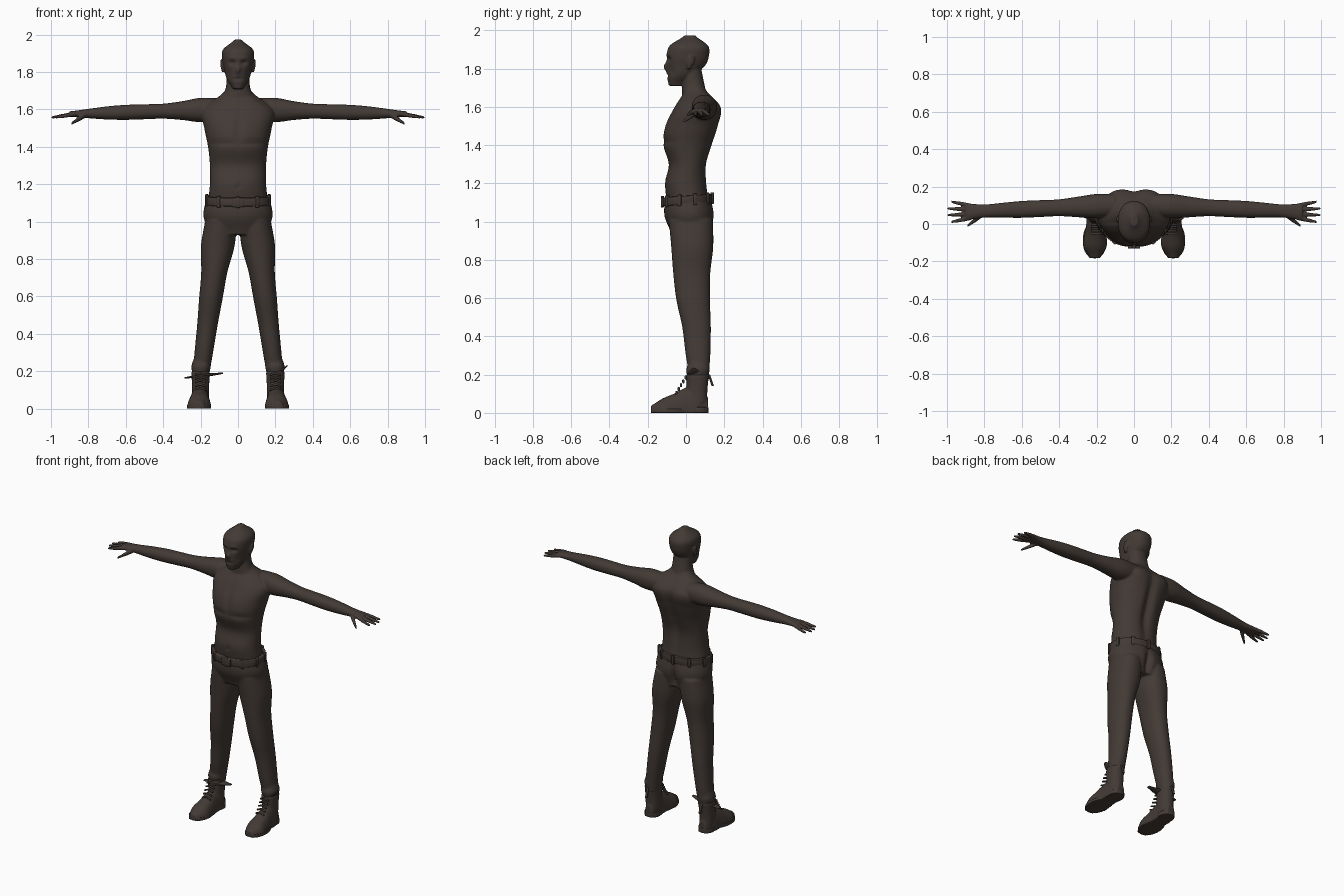
import bpy, bmesh, math
from mathutils import Vector, Matrix

cube = bpy.data.objects.get("Cube")
if cube:
    bpy.data.objects.remove(cube, do_unlink=True)

brown = bpy.data.materials.new("dark brown")
brown.use_nodes = True
brown.diffuse_color = (.055, .042, .035, 1)
shader = brown.node_tree.nodes["Principled BSDF"]
shader.inputs["Base Color"].default_value = brown.diffuse_color
shader.inputs["Roughness"].default_value = .8


def smooth_rows(rows, steps):
    """Catmull-Rom curve through evenly spaced rows, padded to three values."""
    rows = [Vector((*row, 0)[:3]) for row in rows]
    last = len(rows) - 1
    for i in range(last):
        before, here, after = rows[max(i - 1, 0)], rows[i], rows[i + 1]
        beyond = rows[min(i + 2, last)]
        for step in range(steps):
            t = step / steps
            bend = before * 2 - here * 5 + after * 4 - beyond
            twist = here * 3 - before - after * 3 + beyond
            yield here + ((after - before) * t + bend * t ** 2 + twist * t ** 3) / 2
    yield rows[last]


def loft(bm, start, end, rows, side=1, sides=32, steps=6, power=2.2):
    """Closed body of oval rings spread evenly from start to end.
    A row is (half width, half depth, shift along the depth)."""
    start, end = Vector(start), Vector(end)
    span = end - start
    axis = max(range(3), key=lambda k: abs(span[k]))
    across, deep = [k for k in range(3) if k != axis]
    sections = list(smooth_rows(rows, steps))
    rings = []
    for i, (width, depth, shift) in enumerate(sections):
        centre = start + span * i / (len(sections) - 1)
        ring = []
        for k in range(sides):
            angle = math.tau * k / sides
            c, s = math.cos(angle), math.sin(angle)
            co = centre.copy()
            co[across] += width * math.copysign(abs(c) ** (2 / power), c)
            co[deep] += shift + depth * math.copysign(abs(s) ** (2 / power), s)
            co.x *= side
            ring.append(bm.verts.new(co))
        rings.append(ring)
    for low, high in zip(rings, rings[1:]):
        for k in range(sides):
            bm.faces.new((low[k - 1], low[k], high[k], high[k - 1]))
    bm.faces.new(rings[0])
    bm.faces.new(rings[-1])
    return [v for ring in rings for v in ring]


def sculpt(verts, facing, bumps):
    """Shift the front (-1) or back (1) by mirrored soft bumps (x, z, width, height, shift)."""
    for v in verts:
        if v.co.y * facing > 0:
            v.co.y += sum(shift * math.exp(-((abs(v.co.x) - x) / width) ** 2
                                           - ((v.co.z - z) / height) ** 2)
                          for x, z, width, height, shift in bumps)


def box(bm, place, size, turn=0):
    matrix = Matrix.Translation(place) @ Matrix.Rotation(turn, 4, "Z")
    bmesh.ops.create_cube(bm, size=1, matrix=matrix @ Matrix.Diagonal((*size, 1)))


def finish(name, bm, voxel=0, bevel=0):
    """Make the object; fuse its bodies by voxels or round its edges."""
    bmesh.ops.recalc_face_normals(bm, faces=bm.faces)
    mesh = bpy.data.meshes.new(name)
    bm.to_mesh(mesh)
    bm.free()
    mesh.materials.append(brown)
    mesh.shade_smooth()
    obj = bpy.data.objects.new(name, mesh)
    bpy.context.collection.objects.link(obj)
    if voxel:
        fuse = obj.modifiers.new("fuse", "REMESH")
        fuse.mode = "VOXEL"
        fuse.voxel_size = voxel
        fuse.use_smooth_shade = True
        soften = obj.modifiers.new("soften", "SMOOTH")
        soften.iterations = 4
    if bevel:
        rounding = obj.modifiers.new("rounding", "BEVEL")
        rounding.width = bevel
        rounding.segments = 2


# Torso with breastbone, chest crease, navel, spine and shoulder blades
bm = bmesh.new()
torso = loft(bm, (0, 0, 1.1), (0, 0, 1.7), [
    (.16, .11, .01), (.15, .11), (.15, .1, .01), (.16, .13, .01),
    (.18, .14, .03), (.19, .12, .06), (.07, .05, .05)], sides=72)
sculpt(torso, -1, [(0, 1.5, .02, .1, .01), (.08, 1.42, .07, .015, .008),
                   (0, 1.19, .01, .01, .01)])
sculpt(torso, 1, [(0, 1.4, .03, .2, -.025), (.1, 1.6, .05, .08, .01)])

# Neck
loft(bm, (0, .05, 1.6), (0, .03, 1.8), [(.13, .07), (.07, .06), (.06, .05)])

# Head with eye sockets, brow, nose, mouth and hollow cheeks
head = loft(bm, (0, 0, 1.71), (0, 0, 1.973), [
    (.03, .04, -.05), (.06, .07, -.03), (.074, .1), (.085, .11, .01),
    (.08, .1, .015), (.02, .03, .02)], sides=72)
sculpt(head, -1, [(.03, 1.85, .018, .013, .015), (.03, 1.873, .03, .01, -.006),
                  (0, 1.81, .012, .02, -.02), (0, 1.763, .026, .006, .01),
                  (.05, 1.78, .015, .03, .01)])

for side in (1, -1):
    # Ear
    loft(bm, (.08, .015, 1.8), (.087, .03, 1.865), [(.006, .01), (.01, .02), (.008, .015)], side)
    # Arm and palm
    loft(bm, (.1, .1, 1.6), (.9, .065, 1.575), [
        (.06, .06), (.065, .065), (.055, .05), (.045, .04), (.045, .04),
        (.045, .04), (.04, .035), (.035, .025), (.045, .015)], side)
    # Fingers fan out from the palm
    for i in range(4):
        spread = i - 1.5
        loft(bm, (.87, .065 + spread * .022, 1.576),
             (1 - .01 * spread ** 2, .065 + spread * .036, 1.557),
             [(.011, .011), (.011, .011), (.007, .007)], side, sides=12)
    # Thumb
    loft(bm, (.8, .06, 1.58), (.89, -.01, 1.525), [(.015, .015), (.014, .014), (.008, .008)], side)
finish("skin", bm, voxel=.005)

# Trousers: seat, legs and gathered cuffs
bm = bmesh.new()
seat = loft(bm, (0, .025, .93), (0, .01, 1.13), [(.15, .1), (.185, .13), (.17, .12)], sides=72)
sculpt(seat, 1, [(0, 1, .02, .07, -.03)])
for side in (1, -1):
    loft(bm, (.2, .07, .17), (.09, .025, 1.01), [
        (.045, .05), (.05, .065), (.055, .075), (.063, .088, -.01),
        (.07, .097, -.01), (.09, .11), (.085, .115)], side)
    loft(bm, (.2, .06, .19), (.195, .065, .26), [(.045, .053), (.052, .062), (.045, .053)], side)
finish("trousers", bm, voxel=.007)

# Belt with loops and buckle, tilted down at the front
bm = bmesh.new()
loft(bm, (0, .007, 1.09), (0, .007, 1.135), [(.175, .13), (.175, .13)], sides=64, steps=1)
for i in range(10):
    angle = math.tau * (i + .5) / 10
    box(bm, (.175 * math.cos(angle), .007 + .13 * math.sin(angle), 1.113), (.018, .02, .06), angle)
box(bm, (0, -.123, 1.112), (.065, .016, .05))
for v in bm.verts:
    v.co.z += v.co.y * .07
finish("belt", bm, bevel=.004)

for side, label in ((1, "left"), (-1, "right")):
    # Boot: foot flattened on the ground, and ankle shaft
    bm = bmesh.new()
    foot = loft(bm, (.2, .115, 0), (.21, -.183, 0), [
        (.03, .08), (.048, .13), (.052, .13), (.06, .1), (.062, .075), (.03, .04)], side)
    for v in foot:
        v.co.z = max(v.co.z, 0)
    loft(bm, (.2, .055, .05), (.2, .06, .2), [(.046, .055), (.046, .055), (.05, .06)], side)
    finish(label + "_boot", bm, voxel=.006)

    # Sole and heel
    bm = bmesh.new()
    loft(bm, (.21, -.088, 0), (.21, -.088, .02), [(.064, .096)] * 2, side, steps=1)
    loft(bm, (.2, .06, 0), (.2, .06, .03), [(.05, .058)] * 2, side, steps=1)
    finish(label + "_sole", bm, bevel=.003)

    # Laces up the instep
    bm = bmesh.new()
    for i in range(5):
        y, z = -.05 + i * .012, .1 + i * .02
        loft(bm, (.17, y, z), (.23, y, z), [(.006, .006), (.006, .006, .01), (.006, .006)],
             side, sides=8)
    finish(label + "_laces", bm)

    # Loose ties: a wide bow on the right, a raised end on the left
    bm = bmesh.new()
    start, end = ((.2, .05, .18), (.265, .04, .23)) if side > 0 else ((.08, .04, .19), (.285, .05, .165))
    loft(bm, start, end, [(.012, .004), (.03, .008), (.03, .008), (.012, .004)], side, sides=12)
    loft(bm, (.2, .14, .14), (.2, .12, .2), [(.008, .006)] * 2, side, sides=12)
    finish(label + "_ties", bm)
